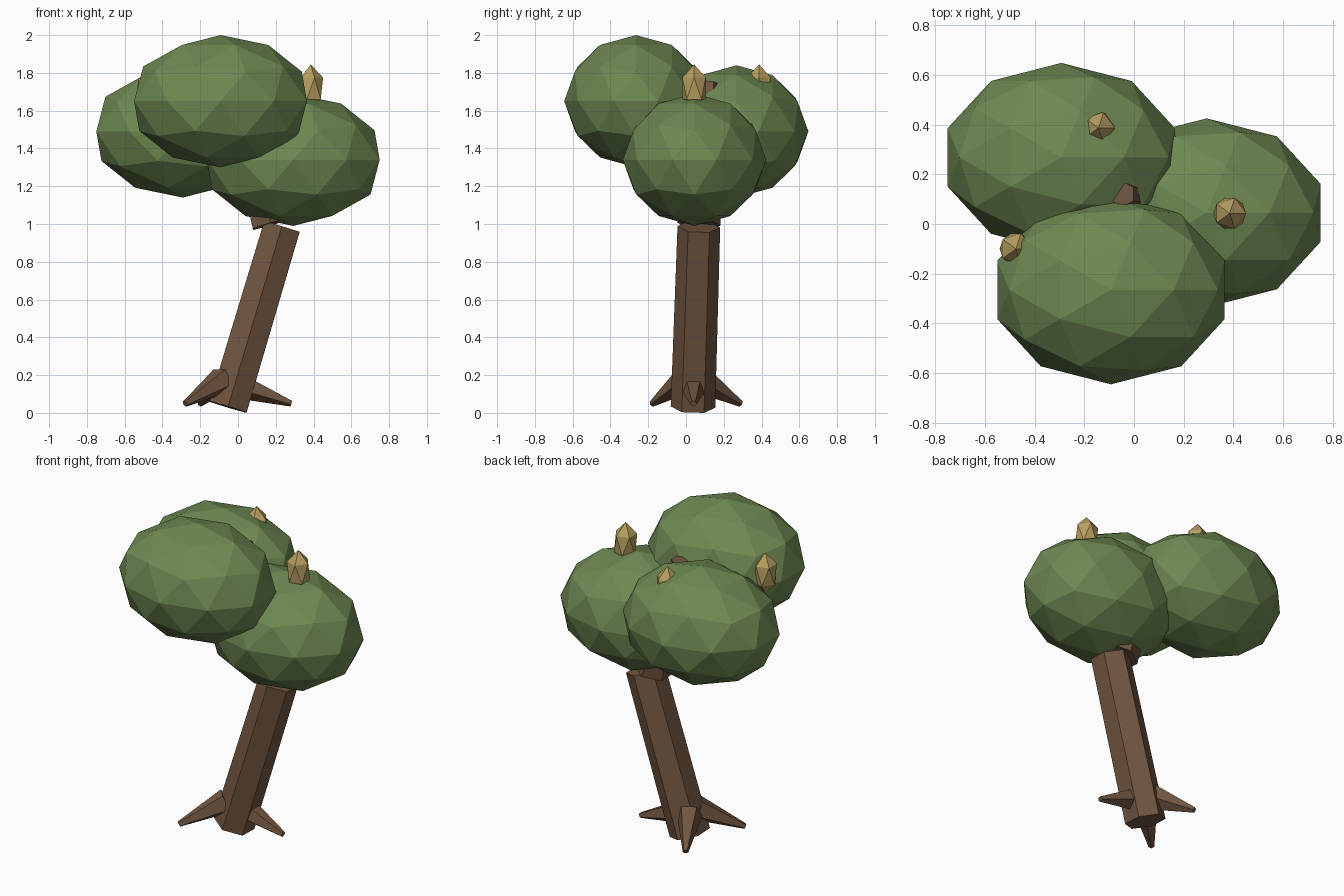
import bpy, bmesh, math
from mathutils import Vector, Matrix

if "Cube" in bpy.data.objects:
    bpy.data.objects.remove(bpy.data.objects["Cube"])


def material(name, rgb):
    m = bpy.data.materials.new(name)
    m.diffuse_color = (*rgb, 1)
    m.use_nodes = True
    m.node_tree.nodes["Principled BSDF"].inputs["Base Color"].default_value = m.diffuse_color
    return m


GREEN = material("leaf green", (0.155, 0.250, 0.085))
BROWN = material("bark brown", (0.165, 0.092, 0.052))
GOLD = material("fruit gold", (0.470, 0.345, 0.115))


def finish(name, bm, mat):
    mesh = bpy.data.meshes.new(name)
    bm.to_mesh(mesh)
    bm.free()
    mesh.materials.append(mat)
    obj = bpy.data.objects.new(name, mesh)
    bpy.context.collection.objects.link(obj)
    return obj


def blob(name, centre, radii, detail, mat):
    """Flat-shaded stretched icosphere."""
    bm = bmesh.new()
    bmesh.ops.create_icosphere(bm, subdivisions=detail, radius=1)
    bmesh.ops.scale(bm, vec=radii, verts=bm.verts)
    bmesh.ops.translate(bm, vec=centre, verts=bm.verts)
    return finish(name, bm, mat)


def limb(name, start, end, r1, r2, sides, roll=0.0):
    """Tapered prism between two points."""
    a, b = Vector(start), Vector(end)
    d = b - a
    bm = bmesh.new()
    turn = Vector((0, 0, 1)).rotation_difference(d).to_matrix().to_4x4()
    bmesh.ops.create_cone(
        bm, cap_ends=True, segments=sides, radius1=r1, radius2=r2, depth=d.length,
        matrix=Matrix.Translation((a + b) / 2) @ turn @ Matrix.Rotation(roll, 4, 'Z'))
    return finish(name, bm, BROWN)


# leaning trunk
limb("trunk", (-0.0525, 0.037, 0.031), (0.232, 0.068, 0.985), 0.118, 0.113, 6)

# branch running up inside the crown, tip showing between the leaf clumps
limb("branch", (0.175, 0.068, 1.0), (-0.045, 0.12, 1.745), 0.115, 0.052, 6)

# three roots
roots = [((0.0, 0.04, 0.15), (0.283, 0.04, 0.05)),
         ((-0.08, 0.08, 0.175), (-0.20, 0.29, 0.048)),
         ((-0.08, 0.0, 0.175), (-0.28, -0.18, 0.048))]
for i, (start, end) in enumerate(roots):
    heading = math.atan2(end[1] - start[1], end[0] - start[0])
    limb(f"root_{i + 1}", start, end, 0.075, 0.017, 5, heading - math.pi / 2)

# leaf clumps
for i, c in enumerate([(-0.0925, -0.265, 1.65), (0.2925, 0.045, 1.34), (-0.2925, 0.268, 1.49)]):
    blob(f"leaf_clump_{i + 1}", c, (0.481, 0.38, 0.35), 2, GREEN)

# golden fruits
for i, c in enumerate([(0.385, 0.043, 1.718), (-0.143, 0.387, 1.718), (-0.475, -0.10, 1.705)]):
    blob(f"fruit_{i + 1}", c, (0.073, 0.073, 0.127), 1, GOLD)
